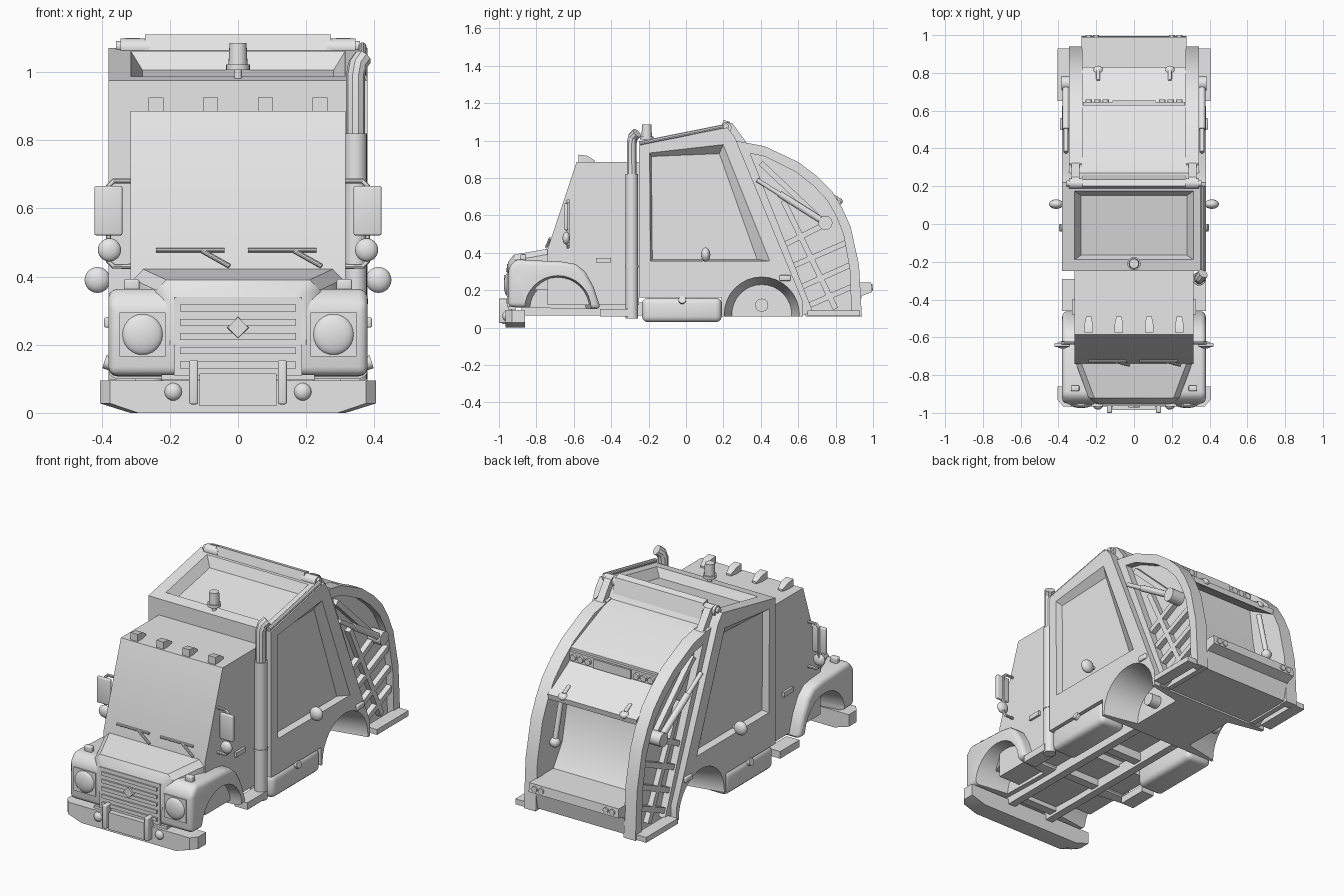
import bpy, bmesh, math
from mathutils import Vector

cube = bpy.data.objects.get("Cube")
if cube:
    bpy.data.objects.remove(cube, do_unlink=True)

grey = bpy.data.materials.new("plain grey")
grey.use_nodes = True
grey.diffuse_color = (0.8, 0.8, 0.8, 1)
grey.node_tree.nodes["Principled BSDF"].inputs["Base Color"].default_value = (0.8, 0.8, 0.8, 1)
SIDES = (("left", 1), ("right", -1))


def link(name, mesh):
    mesh.materials.clear()
    mesh.materials.append(grey)
    mesh.shade_smooth()
    mesh.set_sharp_from_angle(angle=math.radians(32))
    obj = bpy.data.objects.new(name, mesh)
    bpy.context.collection.objects.link(obj)
    return obj


def from_bmesh(name, bm):
    bmesh.ops.recalc_face_normals(bm, faces=bm.faces)
    mesh = bpy.data.meshes.new(name)
    bm.to_mesh(mesh)
    bm.free()
    return link(name, mesh)


def loft(name, rings, bevel=0.0):
    bm = bmesh.new()
    loops = [[bm.verts.new(p) for p in ring] for ring in rings]
    for a, b in zip(loops, loops[1:]):
        for i in range(len(a)):
            j = (i + 1) % len(a)
            bm.faces.new((a[i], a[j], b[j], b[i]))
    bm.faces.new(loops[0])
    bm.faces.new(loops[-1])
    bmesh.ops.recalc_face_normals(bm, faces=bm.faces)
    if bevel:
        edges = [e for e in bm.edges if e.calc_face_angle(0) > 0.6]
        bmesh.ops.bevel(bm, geom=edges, offset=bevel, segments=3, profile=0.5,
                        affect='EDGES', clamp_overlap=True)
    return from_bmesh(name, bm)


def prism(name, pts, x0, x1, bevel=0.0):
    return loft(name, [[(x, y, z) for y, z in pts] for x in (x0, x1)], bevel)


def box(name, center, size, bevel=0.0):
    (x, y, z), (w, d, h) = center, [s / 2 for s in size]
    return prism(name, [(y - d, z - h), (y + d, z - h), (y + d, z + h), (y - d, z + h)],
                 x - w, x + w, bevel)


def strip(name, a, b, width, x0, x1):
    a, b = Vector(a), Vector(b)
    n = (b - a).orthogonal().normalized() * width / 2
    return prism(name, [a + n, b + n, b - n, a - n], x0, x1)


def rod(name, a, b, r0, r1=None, sides=20):
    a, b = Vector(a), Vector(b)
    q = (b - a).to_track_quat('Z', 'Y')
    ring = [Vector((math.cos(t), math.sin(t), 0))
            for t in (2 * math.pi * i / sides for i in range(sides))]
    return loft(name, [[p + q @ (v * r) for v in ring] for p, r in ((a, r0), (b, r1 or r0))])


def tube(name, pts, radius):
    curve = bpy.data.curves.new(name, 'CURVE')
    curve.dimensions = '3D'
    curve.bevel_depth, curve.bevel_resolution, curve.use_fill_caps = radius, 3, True
    spline = curve.splines.new('POLY')
    spline.points.add(len(pts) - 1)
    for p, co in zip(spline.points, pts):
        p.co = (*co, 1)
    temp = bpy.data.objects.new(name + "_path", curve)
    mesh = bpy.data.meshes.new_from_object(temp)
    bpy.data.objects.remove(temp)
    return link(name, mesh)


def ball(name, center, scale):
    bm = bmesh.new()
    bmesh.ops.create_uvsphere(bm, u_segments=20, v_segments=12, radius=1)
    bmesh.ops.scale(bm, vec=scale, verts=bm.verts)
    bmesh.ops.translate(bm, vec=center, verts=bm.verts)
    return from_bmesh(name, bm)


def cut(obj, cutters):
    for c in cutters:
        c.hide_render = True
        mod = obj.modifiers.new("cut", 'BOOLEAN')
        mod.operation, mod.object, mod.solver = 'DIFFERENCE', c, 'EXACT'
    bpy.context.view_layer.update()
    mesh = bpy.data.meshes.new_from_object(obj.evaluated_get(bpy.context.evaluated_depsgraph_get()))
    name = obj.name
    for o in [obj] + cutters:
        bpy.data.objects.remove(o, do_unlink=True)
    return link(name, mesh)


# cab, bonnet and fenders
prism("cab", [(-.74, .42), (-.585, .885), (-.25, .885), (-.25, .12), (-.74, .12)], -.315, .315)
loft("bonnet", [[(-w, y, .2), (w, y, .2), (w, y, z - .03), (w - .03, y, z), (.03 - w, y, z), (-w, y, z - .03)]
                for w, y, z in ((.315, -.72, .425), (.24, -.92, .39), (.2, -.952, .35))])
nose = prism("fenders", [(-.95, .11), (-.95, .32), (-.91, .365), (-.66, .352), (-.59, .34), (-.54, .3),
                         (-.495, .22), (-.455, .1), (-.6, .1)], -.38, .38, .025)
cut(nose, [rod("wheel_well_cutter", (s * .41, -.685, .1), (s * .18, -.685, .1), .182, .15, 32) for _, s in SIDES])

# grille and front bumper
box("grille_panel", (0, -.95, .225), (.376, .012, .23))
for i in range(5):
    box("grille_slat", (0, -.957, .14 + i * .042), (.34, .012, .02))
loft("grille_diamond", [[(r, y, .25), (0, y, .25 + r), (-r, y, .25), (0, y, .25 - r)]
                        for y, r in ((-.94, .034), (-.972, .03))])
outline = [(-.405, -.86), (-.405, -.93), (-.375, -.965), (.375, -.965), (.405, -.93), (.405, -.86)]
loft("front_bumper", [[(x * k, y, z) for x, y in outline] for z, k in ((0, .78), (.028, 1), (.095, 1))])
box("bumper_plate", (0, -.965, .068), (.225, .04, .095))
box("bumper_gap", (0, -.93, .104), (.45, .04, .016))

for side, s in SIDES:
    # front lights and tow brackets
    box(side + "_tow_bracket", (s * .13, -.965, .09), (.026, .07, .13), .006)
    ball(side + "_fog_light", (s * .19, -.962, .062), (.026, .02, .026))
    box(side + "_headlight_frame", (s * .28, -.948, .23), (.135, .016, .13))
    ball(side + "_headlight", (s * .28, -.954, .23), (.06, .02, .06))
    box(side + "_turn_signal", (s * .312, -.87, .375), (.045, .03, .035), .006)
    box(side + "_cab_marker", (s * .318, -.44, .36), (.02, .08, .026))
    box(side + "_cab_step", (s * .34, -.375, .08), (.08, .17, .04))
    # mirrors
    tube(side + "_mirror_bracket", [(s * x, -.63, z) for x, z in
         ((.3, .68), (.365, .68), (.38, .665), (.38, .445), (.365, .43), (.3, .43))], .008)
    box(side + "_mirror", (s * .38, -.64, .593), (.082, .02, .145), .006)
    ball(side + "_round_mirror", (s * .377, -.64, .478), (.034, .02, .034))
    rod(side + "_body_mirror_stem", (s * .37, .11, .39), (s * .415, .11, .39), .01)
    ball(side + "_body_mirror", (s * .412, .105, .39), (.038, .025, .038))
    # fuel tank and side markers
    box(side + "_fuel_tank", (s * .3, -.022, .094), (.16, .425, .13), .03)
    rod(side + "_tank_cap", (s * .36, -.02, .14), (s * .392, -.02, .15), .02)
    box(side + "_side_marker", (s * .382, .53, .265), (.022, .06, .03), .006)

# wipers on the sloped windscreen
for x in (-.24, .03):
    tube("wiper_blade", [(x, -.727, .477), (x + .2, -.727, .477)], .007)
    tube("wiper_arm", [(x + .135, -.728, .475), (x + .215, -.747, .43)], .007)
for x in (-.24, -.08, .08, .24):
    loft("roof_light", [[(x - w, y, .88), (x + w, y, .88), (x + w, y, z), (x - w, y, z)]
                        for w, y, z in ((.022, -.575, .925), (.022, -.53, .92), (.014, -.49, .895))])

# main body with recessed sides and roof
body = prism("body", [(-.25, .975), (.22, 1.07), (.26, 1.02), (.625, .14), (.625, .06), (.19, .06),
                      (.19, .16), (-.25, .16)], -.38, .38)
panel_outer = [(-.195, .935), (.2, .98), (.45, .355), (-.19, .355)]
panel_inner = [(-.185, .915), (.178, .93), (.38, .365), (-.18, .365)]
cutters = []
for _, s in SIDES:
    cutters.append(loft("panel_cutter", [[(s * x, y, z) for y, z in pts]
                        for x, pts in ((.381, panel_outer), (.345, panel_inner))]))
    cutters.append(rod("rear_well_cutter", (s * .41, .405, .07), (s * .18, .405, .07), .207, .16, 32))
cutters.append(loft("roof_cutter", [[(x, y, 1.025 + y * .2 + dz) for x, y in
               ((-w, y0), (w, y0), (w, y1), (-w, y1))]
               for w, y0, y1, dz in ((.315, -.19, .175, .002), (.28, -.165, .15, -.05))]))
cut(body, cutters)

# beacon and exhaust
rod("beacon_stem", (0, -.21, .96), (0, -.21, 1.01), .012)
rod("beacon_base", (0, -.21, 1.005), (0, -.21, 1.022), .035)
rod("beacon", (0, -.21, 1.02), (0, -.21, 1.085), .028, .025)
rod("exhaust_muffler", (.345, -.29, .05), (.345, -.29, .82), .033)
rod("exhaust_collar", (.345, -.29, .32), (.345, -.29, .335), .036)
tube("exhaust_tip", [(.345, -.29, .8), (.345, -.29, .99), (.35, -.283, 1.02), (.365, -.262, 1.04)], .028)
tube("roof_pipe", [(.365, -.25, .985), (.365, .2, 1.075)], .012)

# hinge on the roof
prism("hinge_bar", [(.18, 1.04), (.2, 1.11), (.235, 1.1), (.26, 1.02)], -.273, .273)
for side, s in SIDES:
    rod(side + "_hinge_boss", (s * .26, .215, 1.07), (s * .345, .215, 1.07), .028)
    rod(side + "_hinge_pin", (s * .34, .215, 1.075), (s * .358, .215, 1.075), .016)
    prism(side + "_hinge_arm", [(.22, 1.1), (.25, 1.09), (.33, .98), (.25, .98)], s * .288, s * .33)

# loading hopper
prism("hopper", [(.24, 1.0), (.34, .98), (.59, .875), (.63, .86), (.63, .78), (.66, .55), (.7, .36), (.78, .24),
                 (.99, .24), (.995, .19), (.94, .17), (.92, .07), (.6, .07), (.24, .95)], -.277, .277)
prism("hopper_flap", [(.62, .8), (.83, .675), (.825, .645), (.62, .76)], -.275, .275)
box("light_bar", (0, .635, .82), (.54, .02, .055))
box("light_bar_plate", (0, .645, .82), (.23, .02, .05))
arc = [Vector(p) for p in ((.26, 1.0), (.42, .97), (.6, .885), (.7, .81), (.78, .73), (.835, .64),
                           (.88, .54), (.925, .335), (.94, .06))]
hub = Vector((.45, .1))
inner = [p + (hub - p).normalized() * .055 for p in arc]
ribs = [((.4, .88), (.76, .54)), ((.52, .68), (.8, .1)), ((.5, .43), (.74, .55)), ((.55, .32), (.87, .46)),
        ((.6, .21), (.89, .34)), ((.66, .12), (.89, .22))]
for side, s in SIDES:
    # curved side frames with ribs
    prism(side + "_tailgate_plate", arc + [Vector((.64, .06))], s * .275, s * .305)
    prism(side + "_tailgate_rim", arc + inner[::-1], s * .272, s * .345)
    strip(side + "_tailgate_post", (.29, .985), (.65, .075), .06, s * .275, s * .345)
    for a, b in ribs:
        strip(side + "_tailgate_rib", a, b, .03, s * .29, s * .335)
    box(side + "_rear_step", (s * .37, .79, .077), (.07, .28, .03))
    # lifting rams
    rod(side + "_ram_rod", (s * .36, .38, .79), (s * .36, .6, .65), .012)
    rod(side + "_ram_cylinder", (s * .36, .5, .715), (s * .36, .745, .56), .018)
    rod(side + "_ram_pivot", (s * .3, .745, .56), (s * .385, .745, .56), .038)
    rod(side + "_flap_ram", (s * .24, .75, .66), (s * .25, .8, .41), .014)
    ball(side + "_flap_ram_end", (s * .25, .8, .4), (.028, .028, .028))
    ball(side + "_flap_handle", (s * .19, .81, .675), (.028, .028, .02))
    rod(side + "_flap_handle_stem", (s * .19, .76, .715), (s * .19, .81, .69), .01)
    # tail lights
    for x in (.15, .195, .24):
        rod(side + "_tail_light", (s * x, .64, .82), (s * x, .66, .82), .017)
    for x in (.2, .24):
        rod(side + "_bumper_light", (s * x, .985, .214), (s * x, 1.0, .214), .016)
    # chassis rail
    box(side + "_chassis_rail", (s * .13, -.13, .1), (.045, 1.5, .07))
for y in (-.8, -.45, -.1, .22, .55):
    box("chassis_crossmember", (0, y, .105), (.24, .05, .05))
rod("rear_axle", (-.24, .405, .12), (.24, .405, .12), .035)
